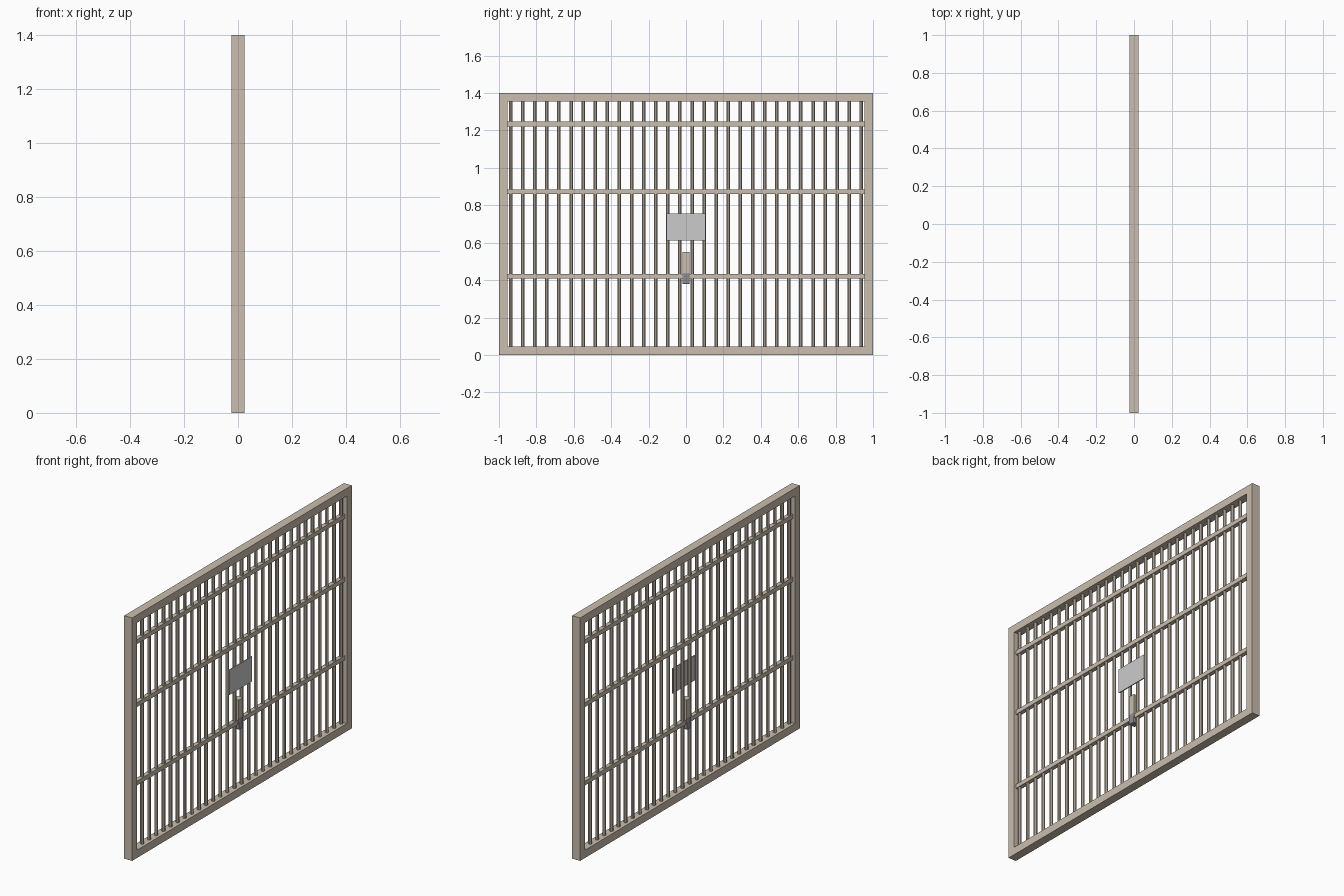
import bpy, bmesh, math
from mathutils import Matrix

if "Cube" in bpy.data.objects:
    bpy.data.objects.remove(bpy.data.objects["Cube"])


def material(name, rgb):
    m = bpy.data.materials.new(name)
    m.diffuse_color = (*rgb, 1)
    m.use_nodes = True
    m.node_tree.nodes["Principled BSDF"].inputs["Base Color"].default_value = m.diffuse_color
    return m


BRONZE = material("bronze_metal", (0.59, 0.51, 0.42))
DARK = material("dark_metal", (0.27, 0.27, 0.28))


def finish(name, bm, mat=None):
    me = bpy.data.meshes.new(name)
    bm.to_mesh(me)
    bm.free()
    ob = bpy.data.objects.new(name, me)
    bpy.context.collection.objects.link(ob)
    if mat:
        me.materials.append(mat)
    return ob


def box(name, x, y, z, mat=None):
    """Box from (min, max) ranges."""
    bm = bmesh.new()
    bmesh.ops.create_cube(bm, size=1)
    for v in bm.verts:
        v.co = [r[0] if c < 0 else r[1] for c, r in zip(v.co, (x, y, z))]
    return finish(name, bm, mat)


# Rectangular outer frame
W, D, H = 0.045, 0.025, 1.4
bm = bmesh.new()
rings = []
for x in (-D, D):
    for i in (0, W):
        rings.append([bm.verts.new((x, y, z)) for y, z in
                      ((-1 + i, i), (1 - i, i), (1 - i, H - i), (-1 + i, H - i))])
back_out, back_in, front_out, front_in = rings
for a, b in ((back_out, back_in), (back_in, front_in),
             (front_in, front_out), (front_out, back_out)):
    for k in range(4):
        n = (k + 1) % 4
        bm.faces.new((a[k], a[n], b[n], b[k]))
bmesh.ops.recalc_face_normals(bm, faces=bm.faces)
finish("outer_frame", bm, BRONZE)

# Round upright bars
bm = bmesh.new()
for k in range(30):
    y = (k - 14.5) * 0.0647
    bmesh.ops.create_cone(bm, cap_ends=True, segments=8, radius1=0.01, radius2=0.01,
                          depth=H - 2 * W + 0.01,
                          matrix=Matrix.Translation((0, y, H / 2)) @ Matrix.Rotation(math.pi / 8, 4, "Z"))
finish("upright_bars", bm, BRONZE)

# Horizontal rails
for name, z in (("lower_rail", 0.42), ("middle_rail", 0.872), ("upper_rail", 1.235)):
    box(name, (-0.0125, 0.0125), (-0.96, 0.96), (z - 0.0125, z + 0.0125), BRONZE)

# Sign plate on the +x side
box("sign_plate", (0.012, 0.018), (-0.104, 0.104), (0.612, 0.755))

# Latch strap and rounded lock body
box("latch_strap", (-0.018, 0.018), (-0.02, 0.02), (0.42, 0.55), BRONZE)
lock = box("lock_body", (-0.021, 0.021), (-0.02, 0.02), (0.378, 0.44), DARK)
bev = lock.modifiers.new("Bevel", "BEVEL")
bev.width = 0.006
bev.segments = 2
